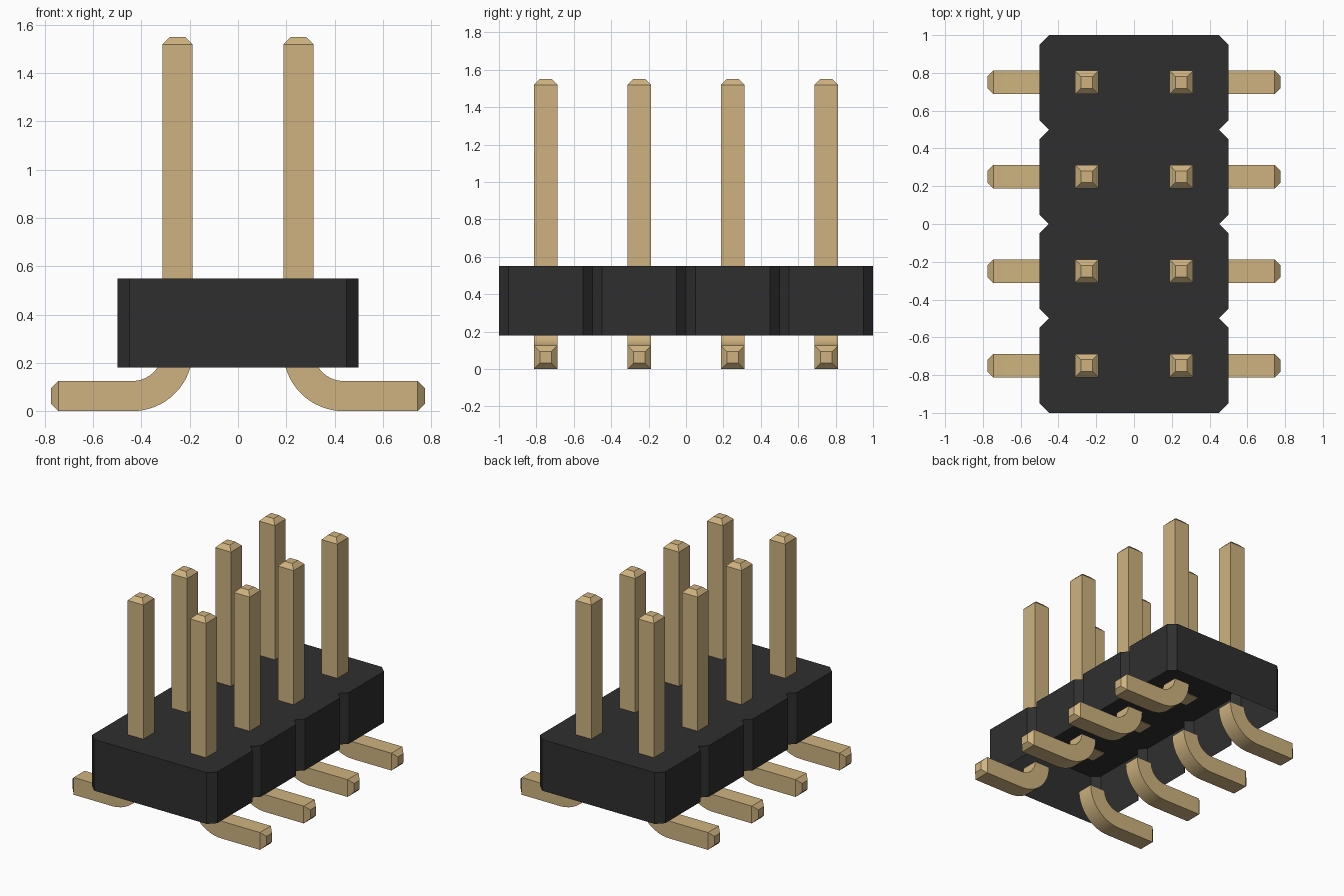
import bpy, bmesh, math
from mathutils import Vector

if "Cube" in bpy.data.objects:
    bpy.data.objects.remove(bpy.data.objects["Cube"], do_unlink=True)


def material(name, rgb):
    m = bpy.data.materials.new(name)
    m.use_nodes = True
    m.diffuse_color = (*rgb, 1)
    bsdf = m.node_tree.nodes["Principled BSDF"]
    bsdf.inputs["Base Color"].default_value = (*rgb, 1)
    bsdf.inputs["Roughness"].default_value = 0.6
    return m


GOLD = material("pale gold metal", (0.62, 0.45, 0.215))
BLACK = material("black plastic", (0.028, 0.028, 0.028))

HALF = 0.0625      # half the thickness of a pin
TIP = 0.031        # length and inset of the tapered tips
PITCH = 0.5
BASE, TOP = 0.18, 0.55
ROWS = [(i - 1.5) * PITCH for i in range(4)]


def finish(bm, name, mat):
    bmesh.ops.recalc_face_normals(bm, faces=bm.faces)
    mesh = bpy.data.meshes.new(name)
    bm.to_mesh(mesh)
    bm.free()
    mesh.materials.append(mat)
    obj = bpy.data.objects.new(name, mesh)
    bpy.context.collection.objects.link(obj)
    return obj


def square_bar(name, path, side, y):
    """Sweep a square section along (x, z, in-plane angle, half size) stations."""
    bm = bmesh.new()
    rings = []
    for x, z, angle, h in path:
        across = Vector((math.cos(angle), 0, math.sin(angle))) * h
        ring = []
        for a, b in ((-1, -1), (1, -1), (1, 1), (-1, 1)):
            p = Vector((x, 0, z)) + across * a
            ring.append(bm.verts.new((p.x * side, y + b * h, p.z)))
        rings.append(ring)
    for r, q in zip(rings, rings[1:]):
        for i in range(4):
            j = (i + 1) % 4
            bm.faces.new((r[i], r[j], q[j], q[i]))
    bm.faces.new(rings[0])
    bm.faces.new(rings[-1])
    return finish(bm, name, GOLD)


# Housing: notched shell, open underneath
right_edge = []
for y in ROWS:
    right_edge += [(0.45, y - 0.25), (0.5, y - 0.2), (0.5, y + 0.2)]
right_edge.append((0.45, 1.0))
outline = right_edge + [(-x, y) for x, y in reversed(right_edge)]
bm = bmesh.new()
lower = [bm.verts.new((x, y, BASE)) for x, y in outline]
upper = [bm.verts.new((x, y, TOP)) for x, y in outline]
for i in range(len(outline)):
    j = (i + 1) % len(outline)
    bm.faces.new((lower[i], lower[j], upper[j], upper[i]))
bm.faces.new(upper)
finish(bm, "housing", BLACK)

# Upright pin: straight bar with a tapered tip
pin_path = [(0.25, TOP - 0.005, 0, HALF),
            (0.25, 1.55 - TIP, 0, HALF),
            (0.25, 1.55, 0, HALF - TIP)]

# Foot: quarter bend running out to a flat end with a tapered tip
RADIUS, STEPS = 0.1875, 16
bend_x, bend_z = 0.25 + RADIUS, HALF + RADIUS
foot_path = []
for k in range(STEPS + 1):
    t = math.pi + k / STEPS * math.pi / 2
    foot_path.append((bend_x + RADIUS * math.cos(t),
                      bend_z + RADIUS * math.sin(t), t, HALF))
end_angle = math.pi * 1.5
foot_path += [(0.775 - TIP, HALF, end_angle, HALF),
              (0.775, HALF, end_angle, HALF - TIP)]

feet = []
for side, label in ((1, "left"), (-1, "right")):
    for n, y in enumerate(ROWS, 1):
        square_bar(f"{label}_pin_{n}", pin_path, side, y)
        feet.append(square_bar(f"{label}_foot_{n}", foot_path, side, y))

# Smooth the bends, keep the bar edges sharp
bpy.ops.object.select_all(action="DESELECT")
for foot in feet:
    foot.select_set(True)
bpy.context.view_layer.objects.active = feet[0]
bpy.ops.object.shade_smooth_by_angle(angle=math.radians(30))
